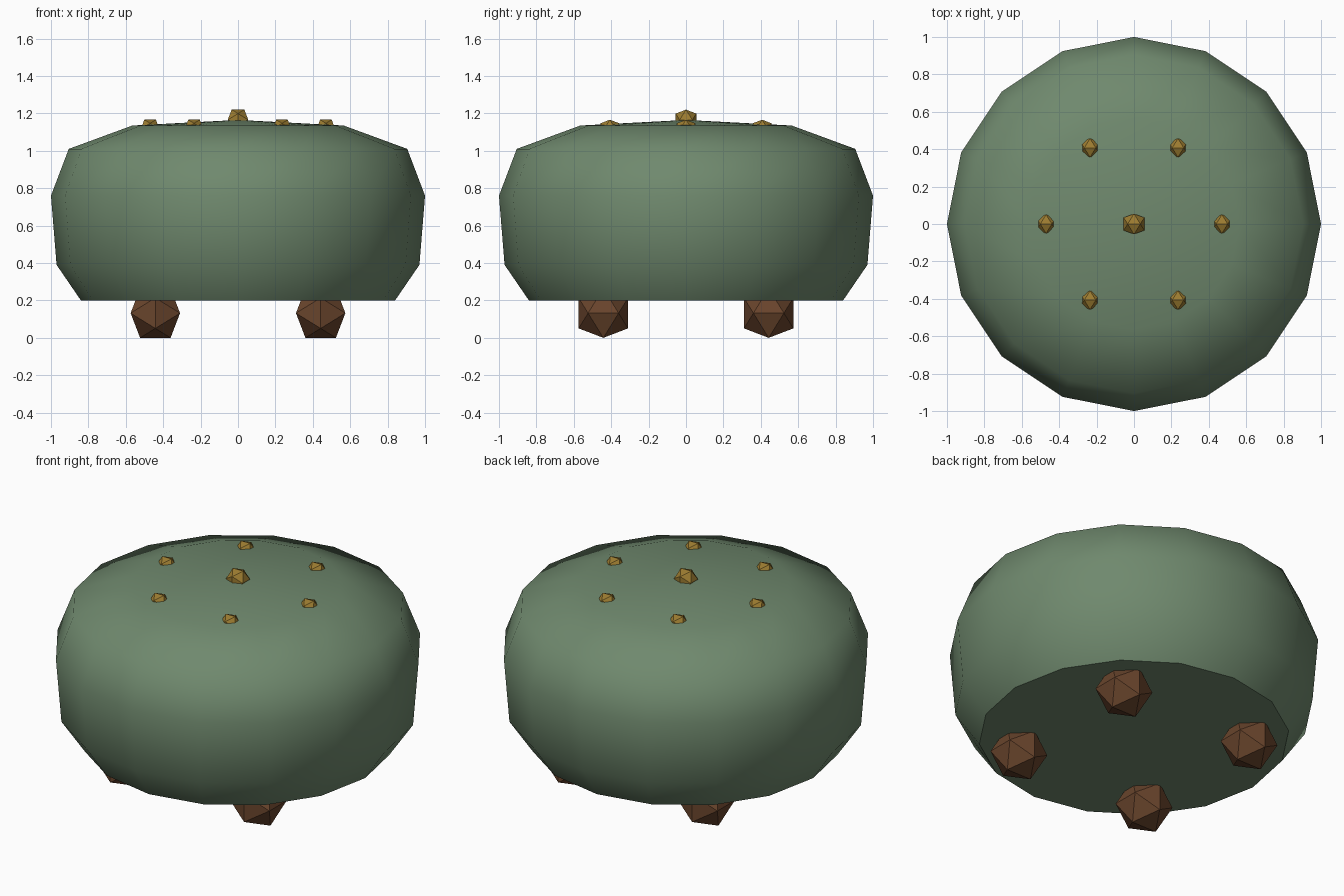
import bpy, bmesh
from math import cos, sin, pi

if "Cube" in bpy.data.objects:
    bpy.data.objects.remove(bpy.data.objects["Cube"])

PHI = (1 + 5 ** 0.5) / 2


def material(name, rgb):
    m = bpy.data.materials.new(name)
    m.diffuse_color = (*rgb, 1)
    m.use_nodes = True
    m.node_tree.nodes["Principled BSDF"].inputs["Base Color"].default_value = m.diffuse_color
    return m


def finish(bm, name, mat, location=(0, 0, 0)):
    bmesh.ops.recalc_face_normals(bm, faces=bm.faces)
    mesh = bpy.data.meshes.new(name)
    bm.to_mesh(mesh)
    bm.free()
    mesh.materials.append(mat)
    obj = bpy.data.objects.new(name, mesh)
    obj.location = location
    bpy.context.collection.objects.link(obj)
    return obj


def lathe(name, profile, apex_z, sides, mat):
    """Smooth turned shape with a flat base and a shallow pointed crown."""
    bm = bmesh.new()
    rings = [[bm.verts.new((r * cos(2 * pi * i / sides), r * sin(2 * pi * i / sides), z))
              for i in range(sides)] for r, z in profile]
    apex = bm.verts.new((0, 0, apex_z))
    for i in range(sides):
        j = (i + 1) % sides
        for lo, hi in zip(rings, rings[1:]):
            bm.faces.new((lo[i], lo[j], hi[j], hi[i])).smooth = True
        bm.faces.new((rings[-1][i], rings[-1][j], apex)).smooth = True
    base = bm.faces.new(rings[0][::-1])
    for e in base.edges:
        e.smooth = False
    return finish(bm, name, mat)


def icosahedron(name, half, location, mat):
    """Twenty-sided nugget resting on an edge; half is its half height."""
    bm = bmesh.new()
    b, a = half, half / PHI
    for s in (-1, 1):
        for t in (-1, 1):
            for co in ((s * a, 0, t * b), (0, s * b, t * a), (s * b, t * a, 0)):
                bm.verts.new(co)
    bmesh.ops.convex_hull(bm, input=bm.verts)
    return finish(bm, name, mat, location)


green = material("green", (0.16, 0.25, 0.155))
brown = material("brown", (0.14, 0.058, 0.025))
gold = material("gold", (0.33, 0.20, 0.03))

# Cushion body
lathe("body", [(0.84, 0.20), (0.97, 0.39), (1.0, 0.76), (0.905, 1.01), (0.565, 1.135)],
      1.165, 16, green)

# Feet
for x, side in ((-0.442, "left"), (0.442, "right")):
    for y, end in ((-0.442, "front"), (0.442, "back")):
        icosahedron(f"{end}_{side}_foot", 0.132, (x, y, 0.132), brown)

# Centre button and ring of studs
icosahedron("centre_button", 0.055, (0, 0, 1.165), gold)
for k in range(6):
    t = k * pi / 3
    icosahedron(f"stud_{k + 1}", 0.05, (0.47 * cos(t), 0.47 * sin(t), 1.116), gold)
